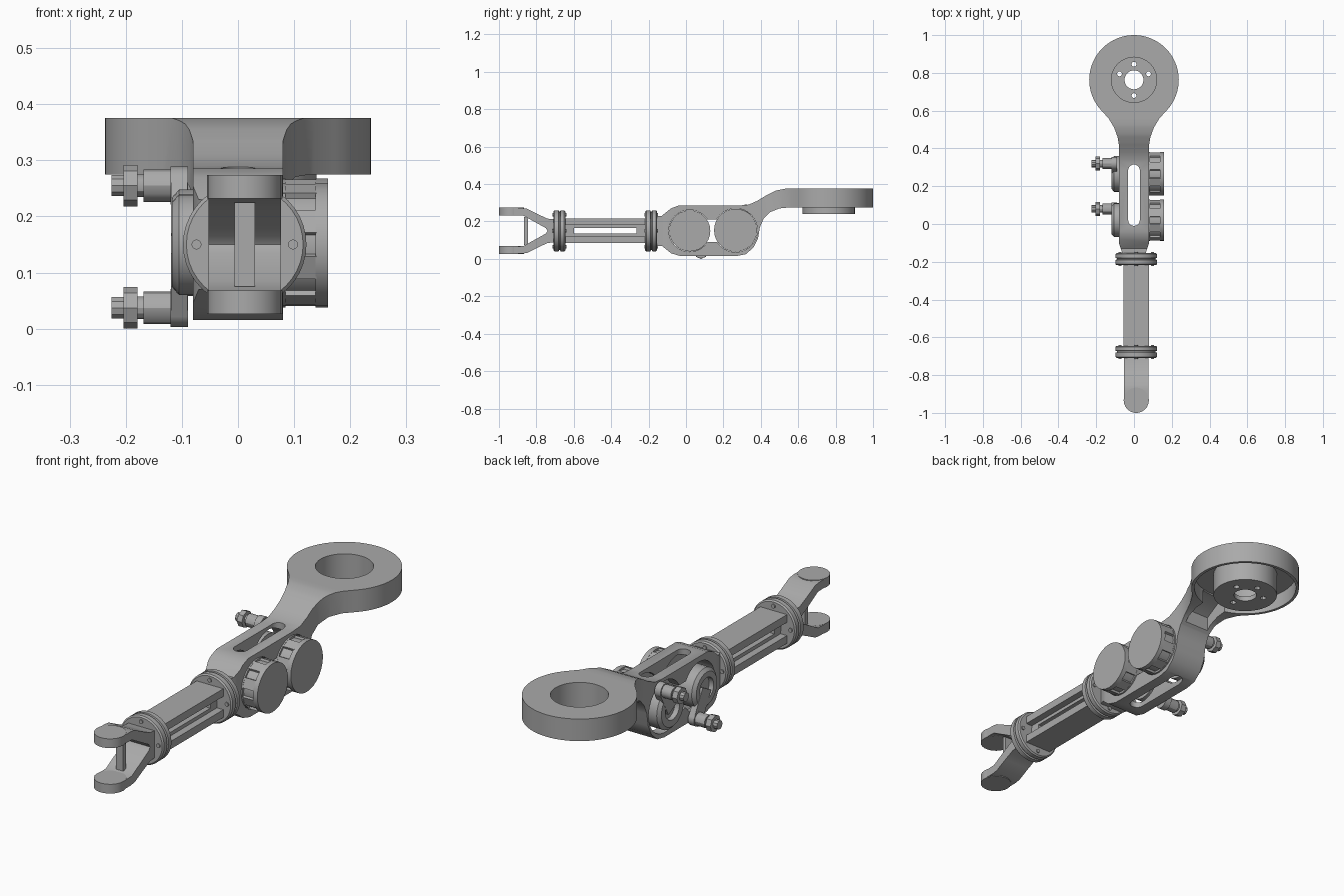
import bpy, bmesh
from math import sin, cos, pi, atan2, hypot
from mathutils import Vector, Matrix

if "Cube" in bpy.data.objects:
    bpy.data.objects.remove(bpy.data.objects["Cube"], do_unlink=True)

metal = bpy.data.materials.new("grey metal")
metal.use_nodes = True
GREY = (0.4, 0.4, 0.4, 1)
metal.diffuse_color = GREY
metal.node_tree.nodes["Principled BSDF"].inputs["Base Color"].default_value = GREY

MID = 0.15      # height of the arm axis
ARM_X = 0.012   # sideways offset of the forearm


def place(axis, u, v, d):
    return {"x": Vector((d, u, v)), "y": Vector((u, d, v)), "z": Vector((u, v, d))}[axis]


def finish(name, bm):
    bmesh.ops.recalc_face_normals(bm, faces=bm.faces)
    mesh = bpy.data.meshes.new(name)
    bm.to_mesh(mesh)
    bm.free()
    mesh.materials.append(metal)
    obj = bpy.data.objects.new(name, mesh)
    bpy.context.collection.objects.link(obj)
    return obj


def prism(name, pts, axis, lo, hi):
    """Extrude a flat outline along an axis."""
    bm = bmesh.new()
    ends = [[bm.verts.new(place(axis, u, v, d)) for u, v in pts] for d in (lo, hi)]
    for loop in ends:
        bm.faces.new(loop)
    for i in range(len(pts)):
        j = (i + 1) % len(pts)
        bm.faces.new((ends[0][i], ends[0][j], ends[1][j], ends[1][i]))
    return finish(name, bm)


def circle(u, v, r, n=32):
    return [(u + r * cos(2 * pi * i / n), v + r * sin(2 * pi * i / n)) for i in range(n)]


def cyl(name, u, v, r, axis, lo, hi, n=32):
    return prism(name, circle(u, v, r, n), axis, lo, hi)


def box(name, x, y, z):
    return prism(name, [(x[0], y[0]), (x[1], y[0]), (x[1], y[1]), (x[0], y[1])], "z", *z)


def lathe(name, u, v, axis, profile, n=40):
    """Turn a closed (radius, distance) loop around an axis."""
    bm = bmesh.new()
    rings = [[bm.verts.new(place(axis, u + r * cos(2 * pi * i / n), v + r * sin(2 * pi * i / n), d))
              for r, d in profile] for i in range(n)]
    m = len(profile)
    for i in range(n):
        a, b = rings[i], rings[(i + 1) % n]
        for k in range(m):
            bm.faces.new((a[k], a[(k + 1) % m], b[(k + 1) % m], b[k]))
    return finish(name, bm)


def boolean(obj, op, *tools):
    """Apply booleans and remove the tools."""
    for tool in tools:
        mod = obj.modifiers.new("cut", "BOOLEAN")
        mod.operation, mod.solver, mod.object = op, "EXACT", tool
        graph = bpy.context.evaluated_depsgraph_get()
        mesh = bpy.data.meshes.new_from_object(obj.evaluated_get(graph))
        obj.modifiers.clear()
        obj.data = mesh
        bpy.data.objects.remove(tool, do_unlink=True)
    return obj


def slot(name, half, y0, y1, lo, hi, n=10):
    arc = [(half * cos(pi * i / n), y1 - half + half * sin(pi * i / n)) for i in range(n + 1)]
    arc += [(-half * cos(pi * i / n), y0 + half - half * sin(pi * i / n)) for i in range(n + 1)]
    return prism(name, arc, "z", lo, hi)


# Main body: side profile trimmed by the plan outline
side = [(-.16, .07), (-.13, .07), (-.08, .03), (-.03, .015), (.27, .015), (.32, .025),
        (.36, .06), (.385, .11), (.395, .17), (.415, .215), (.45, .25), (.5, .27),
        (.55, .275), (1.1, .275), (1.1, .375), (.53, .375), (.48, .365), (.43, .34),
        (.38, .31), (.335, .29), (.28, .285), (-.04, .285), (-.08, .27), (-.13, .23), (-.16, .23)]
RING_Y, RING_R = 0.763, 0.237
flank = [(.06, -.16), (.08, -.1), (.08, .42), (.087, .46), (.105, .51), (.135, .56)]
start = atan2(-.163, .172)
arc = [(RING_R * cos(a), RING_Y + RING_R * sin(a))
       for a in (start + (pi - 2 * start) * i / 48 for i in range(49))]
plan = flank + arc + [(-x, y) for x, y in reversed(flank)]
body = prism("shoulder_body", side, "x", -.3, .3)
boolean(body, "INTERSECT", prism("plan", plan, "z", -.1, .5))

# Hollow underside, socket opening, motor bays and long slot
MOTORS = ((.02, .15, .11), (.265, .153, .115))
boolean(body, "DIFFERENCE",
        cyl("ring_hollow", 0, RING_Y, .224, "z", .2, .345, 48),
        prism("neck_hollow", [(.43, .15), (.43, .295), (.5, .335), (.62, .345), (.62, .15)],
              "x", -.062, .062),
        cyl("socket_opening", 0, RING_Y, .12, "z", .2, .5, 40),
        *[cyl("bay", y, z, r + .002, "x", -.2, .2) for y, z, r in MOTORS],
        box("bay_link", (-.2, .2), (.03, .25), (.09, .21)),
        slot("slot", .031, -.01, .315, -.1, .5))

# Hub cup with bored floor
cup = lathe("hub_cup", 0, RING_Y, "z",
            [(.05, .24), (.14, .24), (.14, .36), (.12, .36), (.12, .262), (.05, .262)])
boolean(cup, "DIFFERENCE",
        *[cyl("bolt_hole", .083 * cos(a), RING_Y + .083 * sin(a), .013, "z", .2, .3, 12)
          for a in (pi / 8, pi / 2, 7 * pi / 8, 3 * pi / 2)])

# Motors on the left, rear drums, brackets and cable fittings on the right
for label, (y, z, r), (fy, fz) in zip(("front", "rear"), MOTORS, ((.08, .037), (.32, .255))):
    cyl(label + "_motor_body", y, z, r - .009, "x", .035, .145, 24)
    cyl(label + "_motor_cap", y, z, r, "x", .138, .16, 28)
    cyl(label + "_motor_collar", y, z, r, "x", .035, .085, 28)
    for k in range(8):
        a = 2 * pi * (k + .5) / 8
        t = Vector((-sin(a), cos(a))) * .022
        ribs = [Vector((y, z)) + Vector((cos(a), sin(a))) * q + s * t
                for q, s in ((r - .02, -1), (r - .002, -1), (r - .002, 1), (r - .02, 1))]
        prism(label + "_motor_rib", ribs, "x", .08, .14)
    lathe(label + "_drum", y, z, "x",
          [(.05, -.035), (r - .02, -.035), (r - .02, -.105), (r - .035, -.118), (.05, -.118)], 28)
    cyl(label + "_drum_core", y, z, .055, "x", -.095, -.035, 20)
    d = Vector((fy - y, fz - z)).normalized()
    w = Vector((-d.y, d.x)) * .034
    a, b = Vector((y, z)), Vector((fy, fz))
    prism(label + "_bracket", [a - w, b - w, b + w, a + w], "x", -.119, -.09)
    cyl(label + "_bracket_end", fy, fz, .034, "x", -.12, -.089, 20)
    for part, pr, lo, hi, n in (("stem", .029, -.168, -.1, 12), ("neck", .02, -.182, -.165, 12),
                                ("nut", .037, -.204, -.179, 8), ("tip", .02, -.225, -.2, 10)):
        cyl(label + "_fitting_" + part, fy, fz, pr, "x", lo, hi, n)

# Clamp rings with screws
for label, y in (("rear", -.186), ("front", -.677)):
    lathe(label + "_clamp_ring", ARM_X, MID, "y",
          [(.04, y - .032), (.104, y - .032), (.11, y - .026), (.11, y - .004), (.102, y - .002),
           (.102, y + .004), (.11, y + .006), (.11, y + .026), (.104, y + .032), (.04, y + .032)])
    cyl(label + "_clamp_core", ARM_X, MID, .06, "y", y - .03, y + .03, 24)
    for k in range(4):
        a = k * pi / 2
        cyl(label + "_clamp_screw", ARM_X + .086 * cos(a), MID + .086 * sin(a), .009, "y",
            y - .037, y + .037, 12)

# Forearm: two plates joined by a slotted web
X0, X1 = ARM_X - .067, ARM_X + .067
for label, z in (("upper", (.18, .215)), ("lower", (.085, .12))):
    box(label + "_forearm_plate", (X0, X1), (-.66, -.2), z)
web = box("forearm_web", (ARM_X - .035, ARM_X + .035), (-.66, -.2), (.115, .185))
boolean(web, "DIFFERENCE", box("window", (-.2, .2), (-.6, -.265), (.136, .165)))

# Gripper fork, mirrored about the arm axis
prong = [(-.69, .15), (-.69, .21), (-.74, .215), (-.79, .238), (-.85, .268), (-.88, .272),
         (-.933, .272), (-.933, .234), (-.87, .232), (-.84, .215), (-.75, .165), (-.74, .15)]
for label, s in (("upper", 1), ("lower", -1)):
    prism(label + "_prong", [(y, MID + s * (z - MID)) for y, z in prong], "x", X0 + .002, X1 - .002)
    cyl(label + "_finger_pad", ARM_X, -.933, .067, "z", MID + s * .082, MID + s * .124, 22)
box("fork_strut", (ARM_X - .018, ARM_X + .018), (-.865, -.845), (.075, .225))

# Smooth the round faces, keep edges sharp
bpy.ops.object.select_all(action="DESELECT")
for obj in bpy.context.collection.objects:
    if obj.type == "MESH":
        obj.select_set(True)
        bpy.context.view_layer.objects.active = obj
bpy.ops.object.shade_smooth_by_angle(angle=pi / 6)
